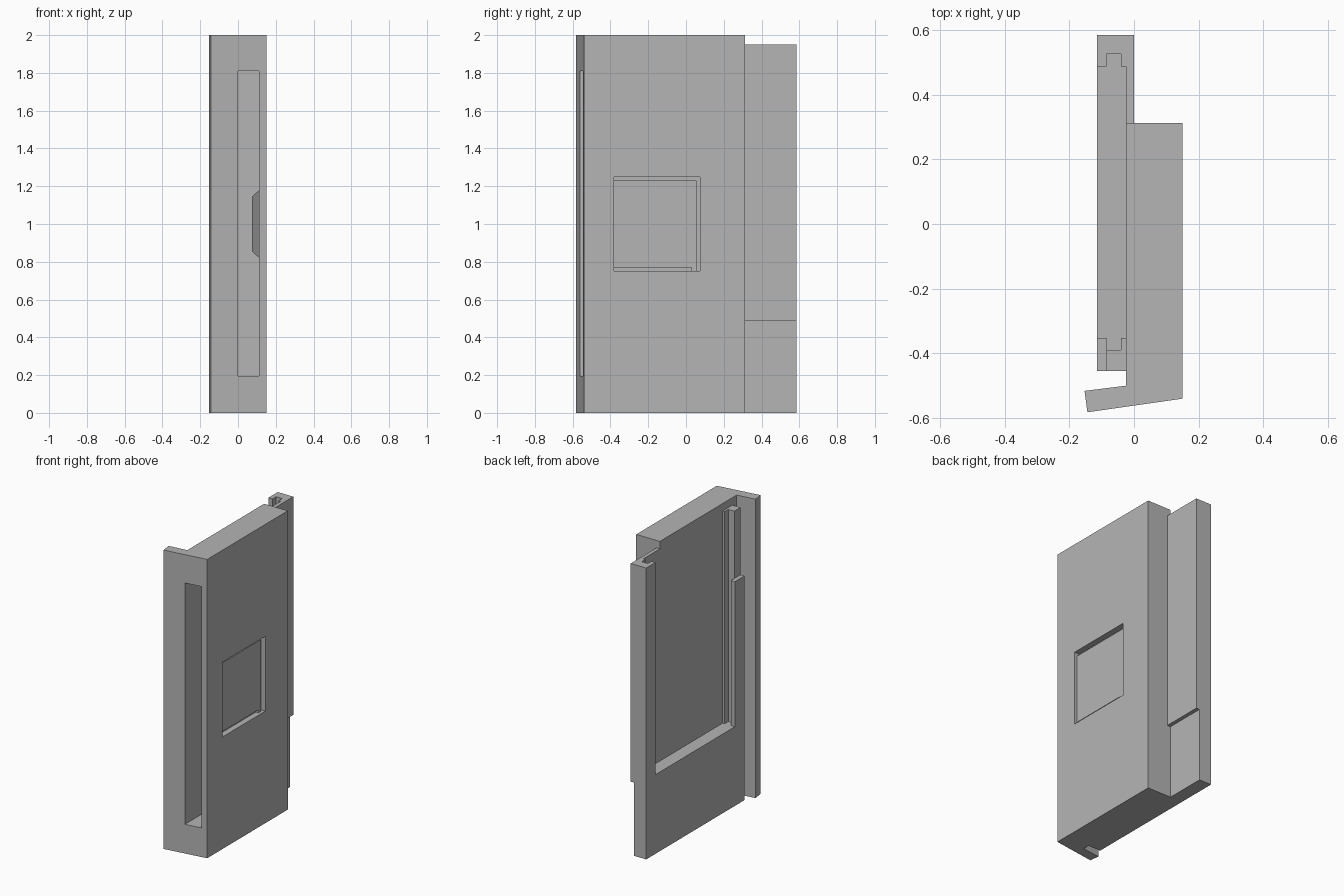
import bpy
import bmesh
from math import radians
from mathutils import Vector

if "Cube" in bpy.data.objects:
    bpy.data.objects.remove(bpy.data.objects["Cube"], do_unlink=True)

grey = bpy.data.materials.new("plain_grey")
grey.use_nodes = True
COLOUR = (0.46, 0.46, 0.46, 1)
grey.diffuse_color = COLOUR
grey.node_tree.nodes["Principled BSDF"].inputs["Base Color"].default_value = COLOUR


def finish(name, bm):
    bmesh.ops.recalc_face_normals(bm, faces=bm.faces)
    mesh = bpy.data.meshes.new(name)
    bm.to_mesh(mesh)
    bm.free()
    mesh.materials.append(grey)
    obj = bpy.data.objects.new(name, mesh)
    bpy.context.collection.objects.link(obj)
    return obj


def prism(name, outline, z0, z1):
    """Upright prism over an outline in the ground plane."""
    bm = bmesh.new()
    face = bm.faces.new([bm.verts.new((x, y, z0)) for x, y in outline])
    top = bmesh.ops.extrude_face_region(bm, geom=[face])["geom"]
    bmesh.ops.translate(bm, vec=(0, 0, z1 - z0),
                        verts=[v for v in top if isinstance(v, bmesh.types.BMVert)])
    return finish(name, bm)


def box(name, x, y, z):
    return prism(name, [(x[0], y[0]), (x[1], y[0]), (x[1], y[1]), (x[0], y[1])], *z)


def rod(name, start, end, radius):
    """Cylinder between two points."""
    bm = bmesh.new()
    bmesh.ops.create_cone(bm, cap_ends=True, segments=64, radius1=radius,
                          radius2=radius, depth=(end - start).length)
    turn = (end - start).to_track_quat('Z', 'Y')
    for v in bm.verts:
        v.co = turn @ v.co + (start + end) / 2
    return finish(name, bm)


def cut(obj, cutters):
    bpy.context.view_layer.objects.active = obj
    for cutter in cutters:
        cutter.hide_render = True
        mod = obj.modifiers.new("cut", 'BOOLEAN')
        mod.operation = 'DIFFERENCE'
        mod.solver = 'EXACT'
        mod.object = cutter
        bpy.ops.object.modifier_apply(modifier=mod.name)


# Main body with the slanted front face and its side lip
body = prism("main_body", [(0.15, -0.54), (0.15, 0.312), (-0.025, 0.312),
                           (-0.025, -0.5), (-0.153, -0.516), (-0.144, -0.582)], 0, 2)
# Frame around the open-topped pocket, and the rear strip behind it
frame = box("pocket_frame", (-0.115, -0.025), (-0.455, 0.585), (0, 1.95))
strip = box("rear_strip", (-0.025, 0), (0.312, 0.585), (0.49, 1.95))

# Screw holes with wide driver channels, square to the front face
axis = Vector((-0.134, 0.991, 0))
holes, channels = [], []
for z in (0.1, 1.9):
    mouth = Vector((0.032, -0.557, z))
    holes.append(rod("screw_hole", mouth - axis * 0.1, mouth + axis * 0.15, 0.037))
    channels.append(rod("driver_channel", mouth + axis * 0.09, mouth + axis * 1.4, 0.08))

# Pocket opening, retaining groove and shortened front rail
pocket = [
    box("pocket_opening", (-0.2, 0.0), (-0.352, 0.487), (0.53, 2.1)),
    box("pocket_groove", (-0.085, -0.04), (-0.39, 0.525), (0.53, 2.1)),
    box("rail_step", (-0.2, -0.085), (-0.5, -0.3), (1.5, 2.1)),
]

# Front slot, recessed flexible panel and the gap on its three free sides
slot = box("front_slot", (0, 0.11), (-0.7, 0.25), (0.195, 1.81))
window = [
    box("panel_recess", (0.13, 0.2), (-0.38, 0.075), (0.75, 1.25)),
    box("rear_gap", (0.05, 0.2), (0.055, 0.075), (0.75, 1.25)),
    box("top_gap", (0.05, 0.2), (-0.38, 0.075), (1.23, 1.25)),
    box("bottom_gap", (0.05, 0.2), (-0.38, 0.03), (0.75, 0.77)),
]

cut(body, [slot] + window + channels + holes)
cut(frame, pocket + channels)
cut(strip, channels)
for helper in holes + channels + pocket + [slot] + window:
    bpy.data.objects.remove(helper, do_unlink=True)

# Tapered catch on the inside of the panel
bm = bmesh.new()
for x, y0, y1, half in ((0.112, -0.2, 0.04, 0.18), (0.075, -0.03, 0.02, 0.145)):
    for y in (y0, y1):
        for side in (-1, 1):
            bm.verts.new((x, y, 1 + side * half))
bmesh.ops.convex_hull(bm, input=bm.verts)
finish("panel_catch", bm)

# Smooth the round cuts, keep every edge crisp
for obj in (body, frame, strip):
    bpy.ops.object.select_all(action='DESELECT')
    obj.select_set(True)
    bpy.context.view_layer.objects.active = obj
    bpy.ops.object.shade_smooth_by_angle(angle=radians(20))
